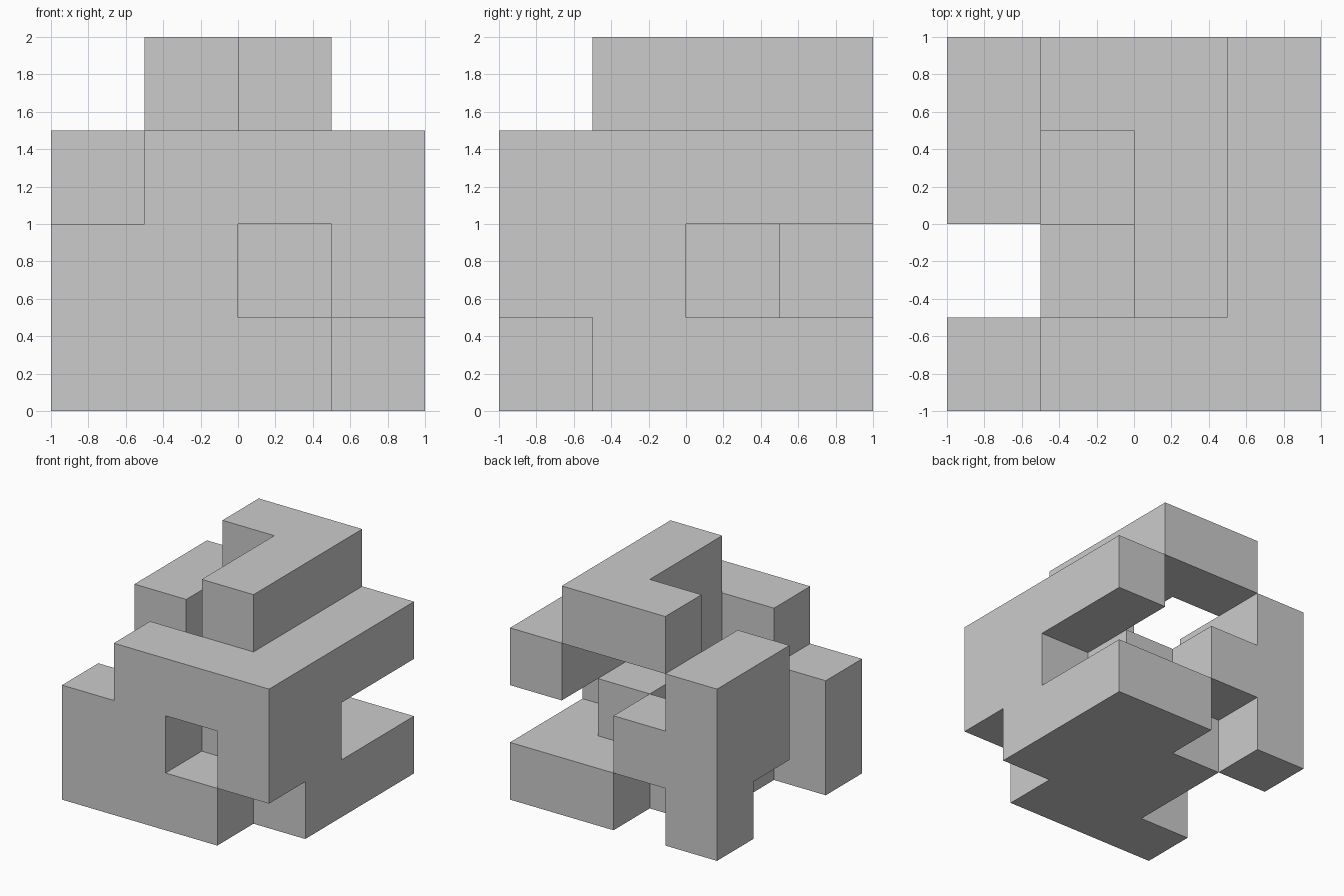
import bpy, bmesh
from mathutils import Vector

if "Cube" in bpy.data.objects:
    bpy.data.objects.remove(bpy.data.objects["Cube"])

CELL = 0.5  # the model sits on a 4 x 4 x 4 grid of cubes


def build(name, bars):
    """Fuse bars of grid cells (from-cell, to-cell) into one clean outer skin."""
    cells = {(x, y, z)
             for (x0, y0, z0), (x1, y1, z1) in bars
             for x in range(x0, x1 + 1)
             for y in range(y0, y1 + 1)
             for z in range(z0, z1 + 1)}
    bm = bmesh.new()
    for cell in cells:
        for axis in range(3):
            for side in (0, 1):
                near = list(cell)
                near[axis] += 2 * side - 1
                if tuple(near) in cells:
                    continue
                u, v = (axis + 1) % 3, (axis + 2) % 3
                corners = []
                for a, b in ((0, 0), (1, 0), (1, 1), (0, 1)):
                    p = Vector(cell)
                    p[axis] += side
                    p[u] += a
                    p[v] += b
                    corners.append(bm.verts.new(p * CELL - Vector((1, 1, 0))))
                bm.faces.new(corners if side else corners[::-1])
    bmesh.ops.remove_doubles(bm, verts=bm.verts[:], dist=0.001)
    bmesh.ops.dissolve_limit(bm, angle_limit=0.01, verts=bm.verts[:], edges=bm.edges[:])
    mesh = bpy.data.meshes.new(name)
    bm.to_mesh(mesh)
    bm.free()
    obj = bpy.data.objects.new(name, mesh)
    bpy.context.collection.objects.link(obj)
    return obj


build("main_block", [
    # front wall with its square window
    ((0, 0, 0), (2, 0, 0)), ((0, 0, 1), (1, 0, 1)),
    ((3, 0, 1), (3, 0, 1)), ((1, 0, 2), (3, 0, 2)),
    # base slab
    ((1, 1, 0), (3, 2, 0)), ((2, 3, 0), (3, 3, 0)),
    # core
    ((1, 1, 1), (3, 1, 1)), ((2, 2, 1), (2, 2, 1)), ((2, 1, 2), (2, 1, 2)),
    # right arm
    ((3, 0, 2), (3, 3, 2)),
    # top hook
    ((2, 1, 3), (2, 3, 3)), ((1, 3, 3), (1, 3, 3)),
])

build("back_left_post", [
    ((0, 3, 0), (0, 3, 2)),  # post
    ((0, 2, 1), (0, 2, 2)),  # forward arm
    ((1, 3, 1), (1, 3, 1)),  # side peg
])
